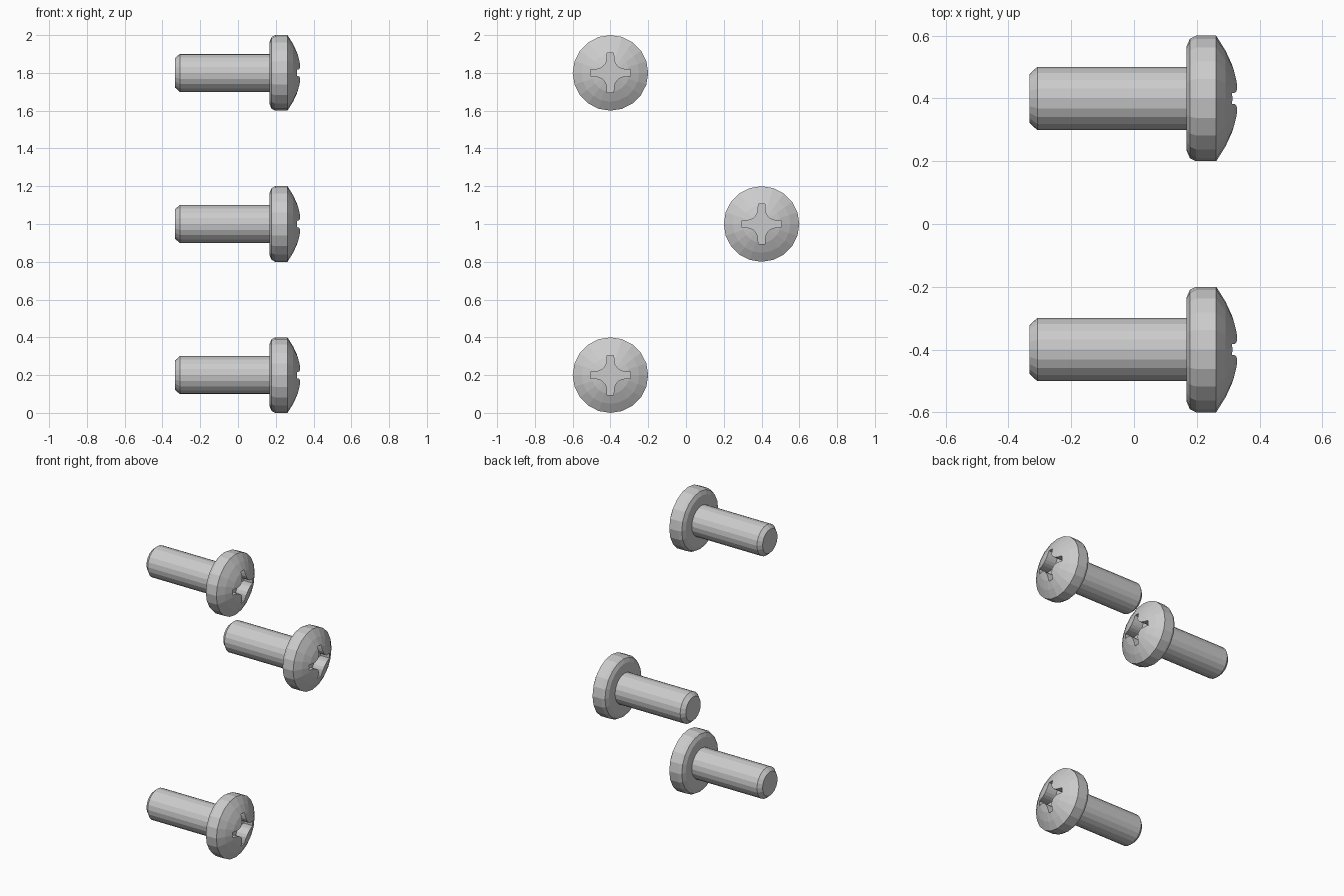
import bpy, bmesh, math

if "Cube" in bpy.data.objects:
    bpy.data.objects.remove(bpy.data.objects["Cube"])

SIDES = 20
CENTRES = [(-0.4, 1.8), (0.4, 1.0), (-0.4, 0.2)]

# Half profile of the screw (x along axis, radius), tip to dome
PROFILE = [(-0.333, 0.078), (-0.308, 0.101), (0.167, 0.101), (0.167, 0.165),
           (0.178, 0.19), (0.197, 0.2), (0.262, 0.2), (0.292, 0.152),
           (0.316, 0.1), (0.328, 0.055)]


def make_object(name, bm):
    bmesh.ops.recalc_face_normals(bm, faces=bm.faces[:])
    mesh = bpy.data.meshes.new(name)
    bm.to_mesh(mesh)
    bm.free()
    obj = bpy.data.objects.new(name, mesh)
    bpy.context.collection.objects.link(obj)
    return obj


def revolve_screw(name):
    bm = bmesh.new()
    rings = [[bm.verts.new((x, r * math.cos(2 * math.pi * i / SIDES),
                            r * math.sin(2 * math.pi * i / SIDES)))
              for i in range(SIDES)] for x, r in PROFILE]
    for a, b in zip(rings, rings[1:]):
        for i in range(SIDES):
            j = (i + 1) % SIDES
            bm.faces.new((a[i], a[j], b[j], b[i]))
    bm.faces.new(rings[0])
    apex = bm.verts.new((0.333, 0, 0))
    for i in range(SIDES):
        bm.faces.new((rings[-1][i], rings[-1][(i + 1) % SIDES], apex))
    return make_object(name, bm)


def cross_cutter():
    # One quarter of the cross outline: arm end, then concave fillet
    quarter = [(0.105, -0.017), (0.105, 0.017)]
    for k in range(6):
        t = math.radians(270 - 18 * k)
        quarter.append((0.08 + 0.062 * math.cos(t), 0.08 + 0.062 * math.sin(t)))
    outline = []
    for q in range(4):
        c, s = [(1, 0), (0, 1), (-1, 0), (0, -1)][q]
        outline += [(c * u - s * v, s * u + c * v) for u, v in quarter]
    bm = bmesh.new()
    face = bm.faces.new([bm.verts.new((0.25, u, v)) for u, v in outline])
    top = bmesh.ops.extrude_face_region(bm, geom=[face])
    verts = [g for g in top["geom"] if isinstance(g, bmesh.types.BMVert)]
    bmesh.ops.translate(bm, verts=verts, vec=(0.2, 0, 0))
    return make_object("recess_cutter", bm)


# Screw with the cross recess cut in its head
screw = revolve_screw("screw_top")
cutter = cross_cutter()
cutter.hide_render = True
cut = screw.modifiers.new("recess", "BOOLEAN")
cut.operation = "DIFFERENCE"
cut.solver = "EXACT"
cut.object = cutter
bpy.context.view_layer.update()
deps = bpy.context.evaluated_depsgraph_get()
mesh = bpy.data.meshes.new_from_object(screw.evaluated_get(deps))
screw.modifiers.clear()
screw.data = mesh
bpy.data.objects.remove(cutter)

# Place three copies
names = ["screw_top", "screw_middle", "screw_bottom"]
for i, (y, z) in enumerate(CENTRES):
    obj = screw if i == 0 else bpy.data.objects.new(names[i], mesh)
    if i:
        bpy.context.collection.objects.link(obj)
    obj.location = (0, y, z)
